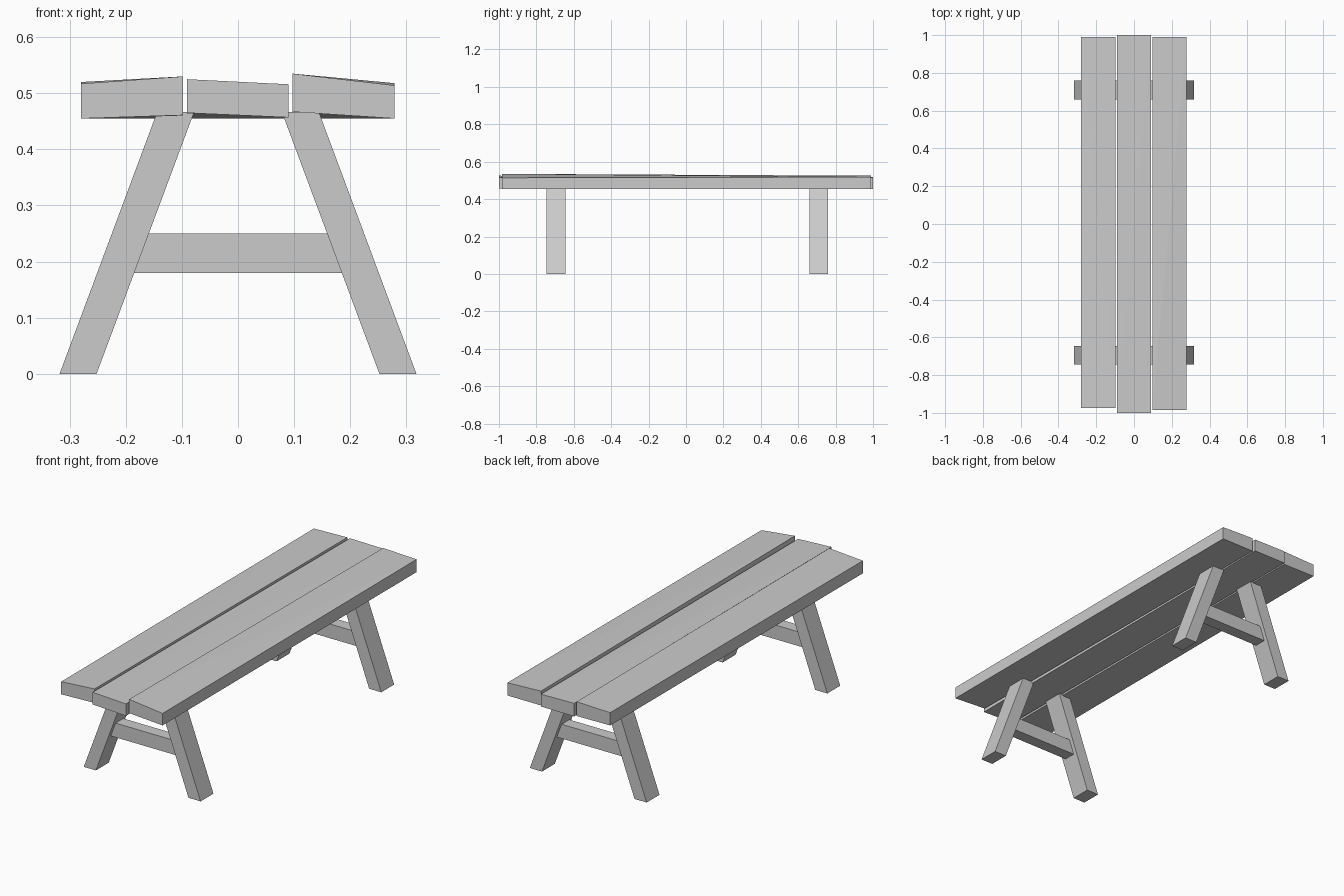
import bpy
import bmesh

cube = bpy.data.objects.get("Cube")
if cube:
    bpy.data.objects.remove(cube, do_unlink=True)

grey = bpy.data.materials.new("plain grey")
grey.use_nodes = True
grey.diffuse_color = (0.6, 0.6, 0.6, 1)
grey.node_tree.nodes["Principled BSDF"].inputs["Base Color"].default_value = (0.6, 0.6, 0.6, 1)


def loft(name, front, back, y0, y1, diagonal=0):
    """Bridge two four-cornered (x, z) outlines; diagonal picks the crease on top."""
    bm = bmesh.new()
    a = [bm.verts.new((x, y0, z)) for x, z in front]
    b = [bm.verts.new((x, y1, z)) for x, z in back]
    bm.faces.new(a)
    bm.faces.new(b[::-1])
    for i in range(4):
        j = (i + 1) % 4
        if i == 2 and diagonal:
            # corners 2 and 3 are the top right and top left
            if diagonal > 0:
                bm.faces.new((a[3], a[2], b[2]))
                bm.faces.new((a[3], b[2], b[3]))
            else:
                bm.faces.new((a[2], b[2], b[3]))
                bm.faces.new((a[2], b[3], a[3]))
        else:
            bm.faces.new((a[i], b[i], b[j], a[j]))
    bmesh.ops.recalc_face_normals(bm, faces=bm.faces)
    mesh = bpy.data.meshes.new(name)
    bm.to_mesh(mesh)
    bm.free()
    mesh.materials.append(grey)
    obj = bpy.data.objects.new(name, mesh)
    bpy.context.collection.objects.link(obj)


def plank(name, x0, x1, y0, y1, front, back, diagonal):
    """Slightly warped board; heights run bottom left, bottom right, top right, top left."""
    xs = (x0, x1, x1, x0)
    loft(name, list(zip(xs, front)), list(zip(xs, back)), y0, y1, diagonal)


# Seat boards
plank("right_plank", -0.28, -0.098, -0.975, 0.99,
      (0.455, 0.461, 0.53, 0.517), (0.457, 0.455, 0.525, 0.52), -1)
plank("middle_plank", -0.091, 0.09, -1.0, 1.0,
      (0.465, 0.457, 0.516, 0.525), (0.455, 0.455, 0.516, 0.519), 1)
plank("left_plank", 0.097, 0.279, -0.985, 0.99,
      (0.467, 0.455, 0.514, 0.535), (0.455, 0.455, 0.518, 0.525), 1)

# Splayed leg pairs, each with a cross bar
for end, y0, y1 in (("front", -0.745, -0.645), ("back", 0.66, 0.76)):
    for side, s in (("right", -1), ("left", 1)):
        outline = [(s * 0.318, 0), (s * 0.252, 0), (s * 0.078, 0.467), (s * 0.144, 0.467)]
        loft(f"{end}_{side}_leg", outline, outline, y0, y1)
    bar = [(-0.19, 0.18), (0.19, 0.18), (0.164, 0.25), (-0.164, 0.25)]
    loft(f"{end}_cross_bar", bar, bar, y0 + 0.02, y1 - 0.02)
